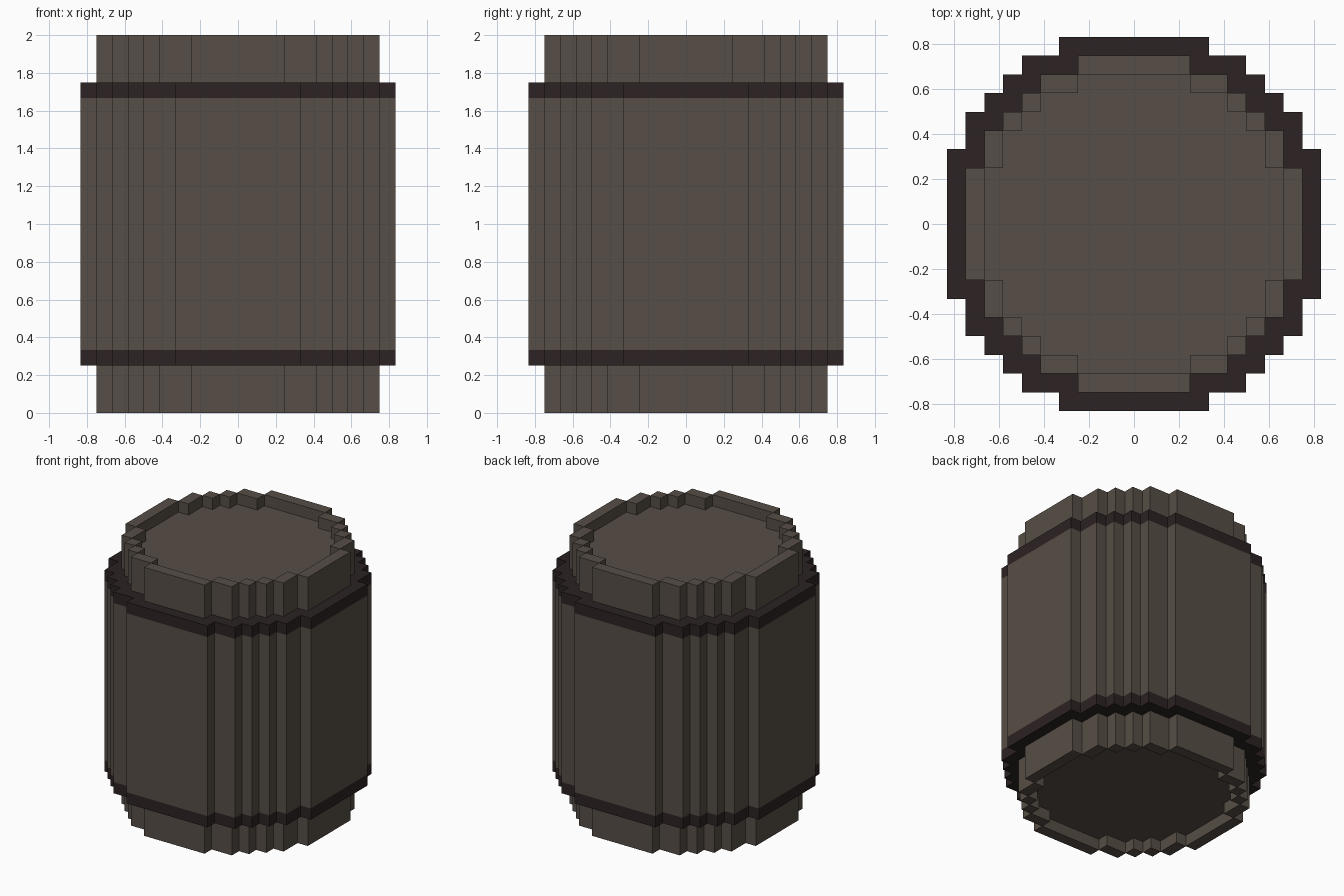
import bpy, bmesh
from math import pi
from mathutils import Matrix

if "Cube" in bpy.data.objects:
    bpy.data.objects.remove(bpy.data.objects["Cube"])

U = 1 / 12  # one block step
# Quarter stair outlines as (x, y) corner steps, in block steps
BODY = [(10, 4), (9, 6), (8, 7), (7, 8), (6, 9), (4, 10)]
RIM = [(9, 3), (8, 5), (7, 6), (6, 7), (5, 8), (3, 9)]
RECESS = [(8, 3), (7, 5), (6, 6), (5, 7), (3, 8)]


def material(name, color):
    m = bpy.data.materials.new(name)
    m.diffuse_color = (*color, 1)
    m.use_nodes = True
    m.node_tree.nodes["Principled BSDF"].inputs["Base Color"].default_value = m.diffuse_color
    return m


WOOD = material("brown_wood", (0.095, 0.076, 0.061))
BAND = material("dark_band", (0.025, 0.016, 0.017))


def quarter_turns(points):
    """Four copies of a point list, each turned 90 degrees further."""
    for _ in range(4):
        yield points
        points = [(-y, x) for x, y in points]


def outline(steps):
    """Closed counter-clockwise stair outline."""
    quarter = [steps[0]]
    for (_, y0), (x1, y1) in zip(steps, steps[1:]):
        quarter += [(x1, y0), (x1, y1)]
    return [p for turn in quarter_turns(quarter) for p in turn]


def add_face(bm, points, mat=0):
    bm.faces.new([bm.verts.new(p) for p in points]).material_index = mat


def add_cap(bm, loop, z, mat=0, up=True):
    pts = [(x, y, z) for x, y in loop]
    add_face(bm, pts if up else pts[::-1], mat)


def add_wall(bm, loop, z0, z1, mat=0, outward=True):
    for a, b in zip(loop, loop[1:] + loop[:1]):
        quad = [(*a, z0), (*b, z0), (*b, z1), (*a, z1)]
        add_face(bm, quad if outward else quad[::-1], mat)


def finish(bm, name, turn=0):
    # Heights are measured from the middle; place on the ground and scale
    bm.transform(Matrix.Scale(U, 4) @ Matrix.Translation((0, 0, 12))
                 @ Matrix.Rotation(turn, 4, 'X'))
    bmesh.ops.remove_doubles(bm, verts=bm.verts, dist=1e-5)
    mesh = bpy.data.meshes.new(name)
    bm.to_mesh(mesh)
    bm.free()
    mesh.materials.append(WOOD)
    mesh.materials.append(BAND)
    bpy.context.collection.objects.link(bpy.data.objects.new(name, mesh))


# Barrel body: wooden staves with a dark band at each end
bm = bmesh.new()
loop = outline(BODY)
for z0, z1, mat in ((-9, -8, 1), (-8, 8, 0), (8, 9, 1)):
    add_wall(bm, loop, z0, z1, mat)
add_cap(bm, loop, 9, 1)
add_cap(bm, loop, -9, 1, up=False)
finish(bm, "barrel_body")

# Narrower ends: raised rim around a recessed lid, same at top and bottom
for name, turn in (("top_end", 0), ("bottom_end", pi)):
    bm = bmesh.new()
    add_wall(bm, outline(RIM), 9, 12)
    add_wall(bm, outline(RECESS), 11, 12, outward=False)
    add_cap(bm, outline(RECESS), 11)
    for i in range(5):  # flat rim blocks
        x0, x1 = RIM[i + 1][0], RIM[i][0]
        y0, y1 = (RIM[i - 1][1] if i else -RIM[0][1]), RIM[i][1]
        for quad in quarter_turns([(x0, y0), (x1, y0), (x1, y1), (x0, y1)]):
            add_cap(bm, quad, 12)
    finish(bm, name, turn)
